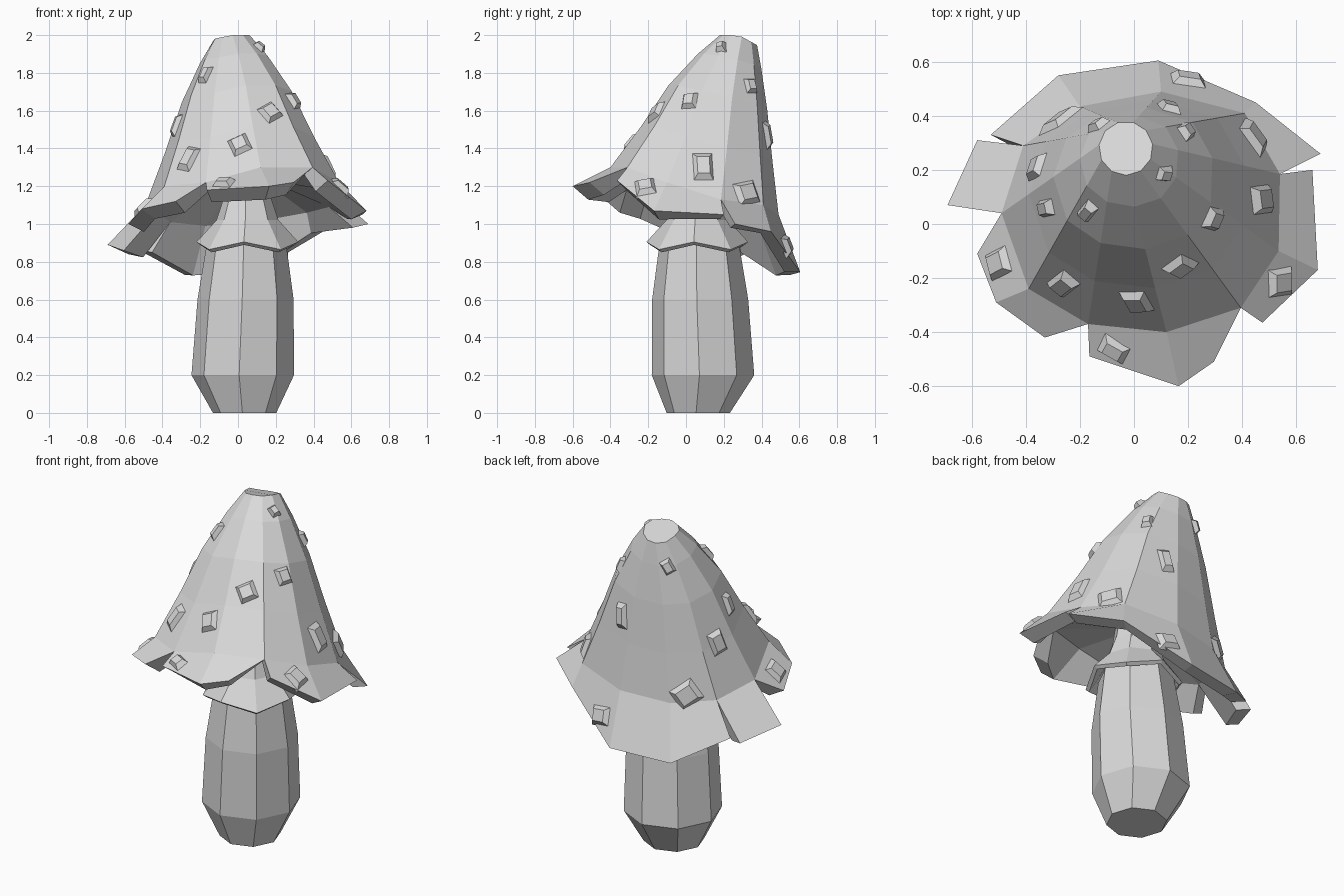
import bpy, bmesh, math
from mathutils import Vector, Matrix
from mathutils.bvhtree import BVHTree

cube = bpy.data.objects.get("Cube")
if cube:
    bpy.data.objects.remove(cube, do_unlink=True)

grey = bpy.data.materials.new("plain_grey")
grey.use_nodes = True
GREY = (0.7, 0.7, 0.7, 1)
grey.diffuse_color = GREY
grey.node_tree.nodes["Principled BSDF"].inputs["Base Color"].default_value = GREY


def make_object(name, bm, thickness=0):
    mesh = bpy.data.meshes.new(name)
    bm.to_mesh(mesh)
    bm.free()
    mesh.materials.append(grey)
    obj = bpy.data.objects.new(name, mesh)
    bpy.context.collection.objects.link(obj)
    if thickness:
        mod = obj.modifiers.new("thickness", "SOLIDIFY")
        mod.thickness = thickness
        mod.offset = -1
    return obj


def bridge(bm, upper, lower, closed=True):
    """Quads between two rows of points, running clockwise from above."""
    n = len(upper)
    for i in range(n if closed else n - 1):
        j = (i + 1) % n
        bm.faces.new((upper[i], upper[j], lower[j], lower[i]))


def ring_of(bm, count, start, cx, cy, z, r, dip=0):
    """Clockwise ring, alternate corners lowered by dip."""
    ring = []
    for k in range(count):
        a = math.radians(start - 360 / count * k)
        ring.append(bm.verts.new((cx + r * math.cos(a), cy + r * math.sin(a),
                                  z - dip * (k % 2))))
    return ring


# Stem: faceted, bulging low down, with a thin neck running into the cap
bm = bmesh.new()
rings = [ring_of(bm, 8, -94, *p) for p in (
    (0.04, 0.08, 1.4, 0.10), (0.05, 0.07, 1.05, 0.14), (0.045, 0.07, 0.9, 0.21),
    (0.04, 0.075, 0.6, 0.255), (0.025, 0.09, 0.2, 0.272), (0.035, 0.065, 0, 0.168))]
for a, b in zip(rings, rings[1:]):
    bridge(bm, a, b)
bm.faces.new(list(reversed(rings[0])))
bm.faces.new(rings[-1])
make_object("stem", bm)

# Skirt: flared collar with a zigzag hem
bm = bmesh.new()
rings = [ring_of(bm, 8, -94, *p) for p in (
    (0.05, 0.07, 1.14, 0.125), (0.05, 0.06, 1.02, 0.165),
    (0.05, 0.06, 0.905, 0.27, 0.04))]
for a, b in zip(rings, rings[1:]):
    bridge(bm, a, b)
make_object("skirt", bm, 0.025)

# Cap: leaning bell, its columns run from a small crown to an uneven rim
RIM = [(0.54, 0.185, 1.13), (0.535, -0.1, 1.22), (0.395, -0.31, 1.3),
       (0.12, -0.40, 1.3), (-0.17, -0.37, 1.22), (-0.39, -0.24, 1.2),
       (-0.49, 0.04, 1.1), (-0.41, 0.29, 1.05), (-0.2, 0.435, 1.03),
       (0.1, 0.49, 1.05), (0.41, 0.41, 1.1)]
COUNT = len(RIM)
crown = []
for k in range(COUNT):
    a = math.radians(9 - 360 / COUNT * k)
    crown.append((-0.03 + 0.1 * math.cos(a), 0.28 + 0.1 * math.sin(a),
                  2 - 0.055 * max(0, math.sin(a)) - 0.02 * max(0, -math.cos(a))))

bm = bmesh.new()
rings = []
for out, down in ((0, 0), (0.2, 0.14), (0.47, 0.38), (0.72, 0.69), (1, 1)):
    rings.append([bm.verts.new((c[0] + (r[0] - c[0]) * out,
                                c[1] + (r[1] - c[1]) * out,
                                c[2] + (r[2] - c[2]) * down))
                  for c, r in zip(crown, RIM)])
for a, b in zip(rings, rings[1:]):
    bridge(bm, a, b)
bm.faces.new(list(reversed(rings[0])))


def inset(bm, p, amount, drop):
    """Underside point: moved towards the stem and lowered."""
    flat = Vector((p[0], p[1] - 0.05, 0)).normalized() * amount
    return bm.verts.new(Vector(p) - flat - Vector((0, 0, drop)))


# Underside: ceiling running from below the rim to the neck
under_rim = [inset(bm, p, 0.06, 0.04) for p in RIM]
bridge(bm, under_rim, ring_of(bm, COUNT, 9, 0.045, 0.08, 1.24, 0.1))

# Brim flaps: first rim column, then one outer point for each column
FLAPS = [
    (0, [(0.66, 0.2, 1.05), (0.68, -0.17, 1.07), (0.475, -0.365, 1.23)]),
    (2, [(0.295, -0.51, 1.22), (0.165, -0.6, 1.2), (-0.165, -0.49, 1.18)]),
    (4, [(-0.33, -0.42, 1.12), (-0.51, -0.29, 1.08), (-0.58, -0.11, 1.0)]),
    (6, [(-0.69, 0.07, 0.89), (-0.58, 0.31, 0.84)]),
    (7, [(-0.53, 0.33, 0.865), (-0.28, 0.55, 0.73), (0.09, 0.605, 0.745),
         (0.45, 0.45, 0.96), (0.69, 0.26, 1.0)])]
for start, outer in FLAPS:
    columns = [(start + i) % COUNT for i in range(len(outer))]
    top = [rings[-1][c] for c in columns]
    under_top = [under_rim[c] for c in columns]
    low = [bm.verts.new(p) for p in outer]
    under_low = [inset(bm, p, 0.085, 0.035 - 0.06 * p[1]) for p in outer]
    bridge(bm, top, low, closed=False)
    bridge(bm, low, under_low, closed=False)
    bridge(bm, under_low, under_top, closed=False)
    bm.faces.new((low[0], under_low[0], under_top[0], top[0]))
    bm.faces.new((top[-1], under_top[-1], under_low[-1], low[-1]))
bm.normal_update()
tree = BVHTree.FromBMesh(bm)
make_object("cap", bm)

# Warts: tapered blocks set on the cap at x, y with width, length and turn
WARTS = [(0.2, 0.53, 0.12, 0.1, 10), (-0.27, 0.38, 0.14, 0.13, 35),
         (-0.13, 0.36, 0.06, 0.08, 30), (0.13, 0.425, 0.07, 0.14, 10),
         (0.19, 0.34, 0.06, 0.08, 0), (0.44, 0.32, 0.13, 0.12, 10),
         (0.47, 0.09, 0.1, 0.15, 0), (0.29, 0.02, 0.08, 0.09, 5),
         (0.17, -0.155, 0.1, 0.1, 30), (0.01, -0.285, 0.1, 0.11, 30),
         (-0.26, -0.22, 0.08, 0.14, -10), (-0.50, -0.145, 0.1, 0.11, 20),
         (-0.32, 0.06, 0.06, 0.12, 0), (-0.355, 0.21, 0.09, 0.13, 15),
         (-0.17, 0.05, 0.05, 0.1, 0), (0.11, 0.185, 0.05, 0.06, 20),
         (-0.075, -0.465, 0.1, 0.07, 0), (0.54, -0.215, 0.1, 0.11, 15)]
bm = bmesh.new()
for x, y, width, length, turn in WARTS:
    spot, n, _, _ = tree.ray_cast(Vector((x, y, 3)), Vector((0, 0, -1)))
    if spot is None:
        continue
    side = Vector((0, 0, 1)).cross(n).normalized()
    side = Matrix.Rotation(math.radians(turn), 3, n) @ side
    up = n.cross(side)
    rows = []
    for height, scale in ((0.025, 0.33), (-0.012, 0.6)):
        rows.append([bm.verts.new(spot + n * height + side * (width * scale * sx)
                                  + up * (length * scale * sy))
                     for sx, sy in ((1, 1), (1, -1), (-1, -1), (-1, 1))])
    bridge(bm, rows[0], rows[1])
    bm.faces.new(list(reversed(rows[0])))
    bm.faces.new(rows[1])
make_object("warts", bm)
